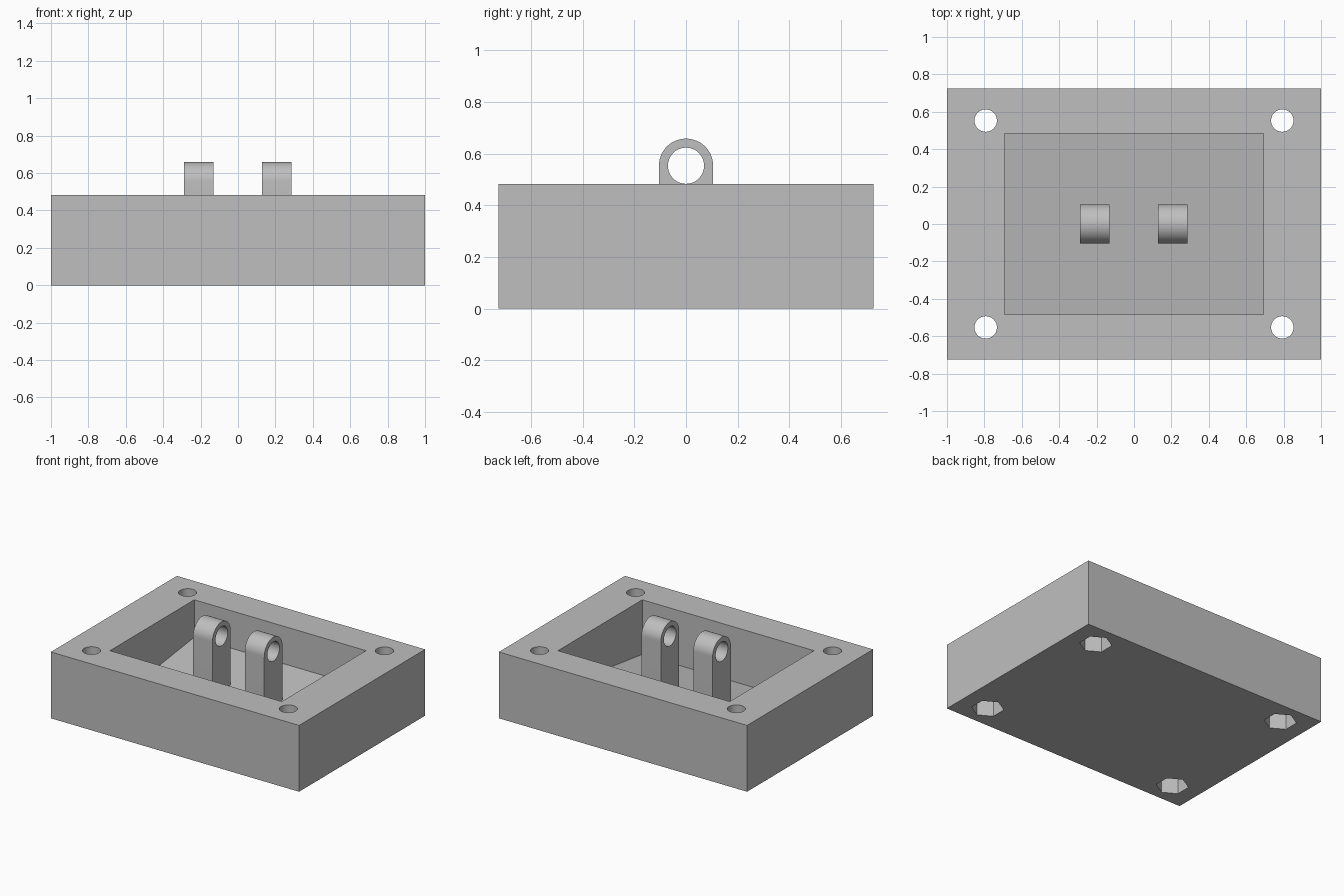
import bpy, bmesh
from math import cos, sin, pi, radians

if "Cube" in bpy.data.objects:
    bpy.data.objects.remove(bpy.data.objects["Cube"], do_unlink=True)

grey = bpy.data.materials.new("plain_grey")
grey.use_nodes = True
COLOUR = (0.52, 0.52, 0.52, 1)
grey.diffuse_color = COLOUR
grey.node_tree.nodes["Principled BSDF"].inputs["Base Color"].default_value = COLOUR

AXES = {
    "X": lambda a, b, d: (d, a, b),
    "Z": lambda a, b, d: (a, b, d),
}


def prism(name, points, start, end, axis="Z"):
    """Extrude a closed 2D outline along an axis."""
    bm = bmesh.new()
    place = AXES[axis]
    rings = [[bm.verts.new(place(a, b, d)) for a, b in points] for d in (start, end)]
    bm.faces.new(rings[0])
    bm.faces.new(rings[1])
    n = len(points)
    for i in range(n):
        j = (i + 1) % n
        bm.faces.new((rings[0][i], rings[0][j], rings[1][j], rings[1][i]))
    bmesh.ops.recalc_face_normals(bm, faces=bm.faces)
    mesh = bpy.data.meshes.new(name)
    bm.to_mesh(mesh)
    bm.free()
    mesh.materials.append(grey)
    obj = bpy.data.objects.new(name, mesh)
    bpy.context.collection.objects.link(obj)
    return obj


def polygon(cx, cy, radius, sides, turn=0.0):
    return [(cx + radius * cos(turn + 2 * pi * i / sides),
             cy + radius * sin(turn + 2 * pi * i / sides)) for i in range(sides)]


def rectangle(x, y):
    return [(-x, -y), (x, -y), (x, y), (-x, y)]


def activate(obj):
    bpy.ops.object.select_all(action="DESELECT")
    obj.select_set(True)
    bpy.context.view_layer.objects.active = obj


def cut(obj, cutter):
    cutter.hide_render = True
    mod = obj.modifiers.new("cut", "BOOLEAN")
    mod.operation = "DIFFERENCE"
    mod.solver = "EXACT"
    mod.object = cutter
    activate(obj)
    bpy.ops.object.modifier_apply(modifier=mod.name)
    bpy.data.objects.remove(cutter, do_unlink=True)


def smooth(obj):
    activate(obj)
    bpy.ops.object.shade_smooth_by_angle(angle=radians(30))


# Housing block
TOP = 0.483
housing = prism("housing", rectangle(1.0, 0.725), 0, TOP)

# Open pocket with a floor that rises towards the back
PY = 0.485
pocket = [(-PY, 0.085), (PY, 0.21), (PY, 0.7), (-PY, 0.7)]
cut(housing, prism("pocket_cutter", pocket, -0.692, 0.692, "X"))

# Corner screw holes with hexagonal nut recesses underneath
for x in (-0.793, 0.793):
    for y in (-0.553, 0.553):
        cut(housing, prism("nut_cutter", polygon(x, y, 0.108, 6, pi / 2), -0.1, 0.16))
        cut(housing, prism("screw_cutter", polygon(x, y, 0.06, 48), -0.2, 0.7))
smooth(housing)

# Pair of round-topped lugs with pivot holes
R, PIVOT = 0.105, 0.553
arch = [(R * cos(pi * i / 32), PIVOT + R * sin(pi * i / 32)) for i in range(33)]
arch += [(-R, 0.1), (R, 0.1)]
for name, x in (("right_lug", -0.21), ("left_lug", 0.207)):
    lug = prism(name, arch, x - 0.078, x + 0.078, "X")
    cut(lug, prism("pivot_cutter", polygon(0, PIVOT, 0.07, 48), x - 0.2, x + 0.2, "X"))
    smooth(lug)
